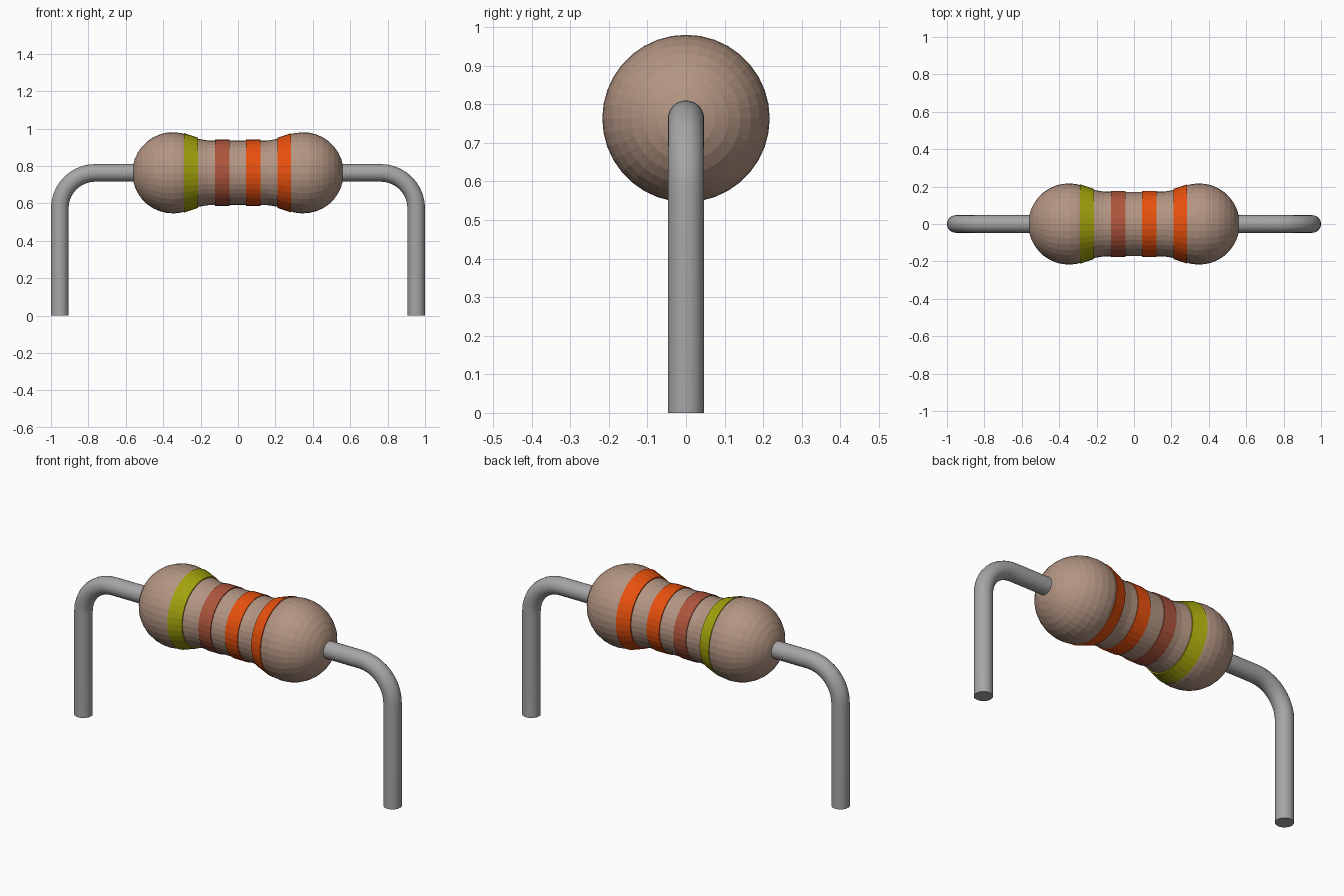
import bpy, bmesh, math
from mathutils import Matrix, Vector

if "Cube" in bpy.data.objects:
    bpy.data.objects.remove(bpy.data.objects["Cube"])

AXIS_Z = 0.763    # height of the body axis
BULB_X, BULB_R = 0.348, 0.217
WAIST_R = 0.172
LEAD_R = 0.047


def material(name, rgb):
    m = bpy.data.materials.new(name)
    m.diffuse_color = (*rgb, 1)
    m.use_nodes = True
    m.node_tree.nodes["Principled BSDF"].inputs["Base Color"].default_value = m.diffuse_color
    return m


TAN = material("tan ceramic", (0.45, 0.30, 0.225))
METAL = material("grey metal", (0.38, 0.38, 0.38))
OLIVE = material("olive yellow", (0.36, 0.36, 0.004))
BROWN = material("red brown", (0.42, 0.09, 0.045))
ORANGE = material("orange", (0.80, 0.08, 0.004))


def finish(name, bm, mat):
    bmesh.ops.remove_doubles(bm, verts=bm.verts, dist=1e-5)
    bmesh.ops.recalc_face_normals(bm, faces=bm.faces)
    me = bpy.data.meshes.new(name)
    bm.to_mesh(me)
    bm.free()
    me.materials.append(mat)
    ob = bpy.data.objects.new(name, me)
    bpy.context.collection.objects.link(ob)
    return ob


def revolve(name, profile, mat, closed=False, steps=36):
    """Spin an (x, radius) profile around the body axis."""
    bm = bmesh.new()
    vs = [bm.verts.new((x, 0, AXIS_Z + r)) for x, r in profile]
    pairs = list(zip(vs, vs[1:])) + ([(vs[-1], vs[0])] if closed else [])
    edges = [bm.edges.new(p) for p in pairs]
    bmesh.ops.spin(bm, geom=vs + edges, cent=(0, 0, AXIS_Z), axis=(1, 0, 0),
                   angle=math.tau, steps=steps)
    return finish(name, bm, mat)


# Body: two bulbs joined by a waist with a soft fillet
half = [(0.0, WAIST_R), (0.08, WAIST_R), (0.16, WAIST_R + 0.001), (0.21, 0.181)]
for i in range(13):
    a = math.radians(122 - 122 * i / 12)
    half.append((BULB_X + BULB_R * math.cos(a), BULB_R * math.sin(a)))
body_profile = [(-x, r) for x, r in reversed(half[1:])] + half
revolve("body", body_profile, TAN)


# Colour bands: thin rings (x start, x end, radius start, radius end)
def band(name, x0, x1, r0, r1, mat):
    t = 0.012
    revolve(name, [(x0, r0 - t), (x0, r0), (x1, r1), (x1, r1 - t)], mat, closed=True)


band("left_band", -0.288, -0.215, 0.212, 0.188, OLIVE)
band("brown_band", -0.122, -0.046, 0.177, 0.177, BROWN)
band("orange_band", 0.042, 0.12, 0.177, 0.177, ORANGE)
band("right_band", 0.212, 0.284, 0.188, 0.212, ORANGE)


# Wire leads: round section swept along a bent path
def lead(name, side):
    bend = 0.19
    foot_x = 1 - LEAD_R
    cx, cz = foot_x - bend, AXIS_Z - bend
    path = [(0.5, AXIS_Z, 0.0)]
    for i in range(11):
        a = math.pi / 2 * i / 10
        path.append((cx + bend * math.sin(a), cz + bend * math.cos(a), a))
    path.append((foot_x, 0.0, math.pi / 2))
    bm = bmesh.new()
    n = 24
    rings = []
    for x, z, a in path:
        up = Vector((math.sin(a), 0, math.cos(a)))
        ring = []
        for k in range(n):
            t = math.tau * k / n
            p = Vector((x, 0, z)) + LEAD_R * (up * math.cos(t) + Vector((0, math.sin(t), 0)))
            ring.append(bm.verts.new((side * p.x, p.y, p.z)))
        rings.append(ring)
    for r, s in zip(rings, rings[1:]):
        for k in range(n):
            bm.faces.new((r[k], r[(k + 1) % n], s[(k + 1) % n], s[k]))
    bm.faces.new(rings[0])
    bm.faces.new(rings[-1])
    ob = finish(name, bm, METAL)
    bpy.ops.object.select_all(action='DESELECT')
    ob.select_set(True)
    bpy.context.view_layer.objects.active = ob
    bpy.ops.object.shade_smooth_by_angle(angle=math.radians(35))


lead("left_lead", -1)
lead("right_lead", 1)
